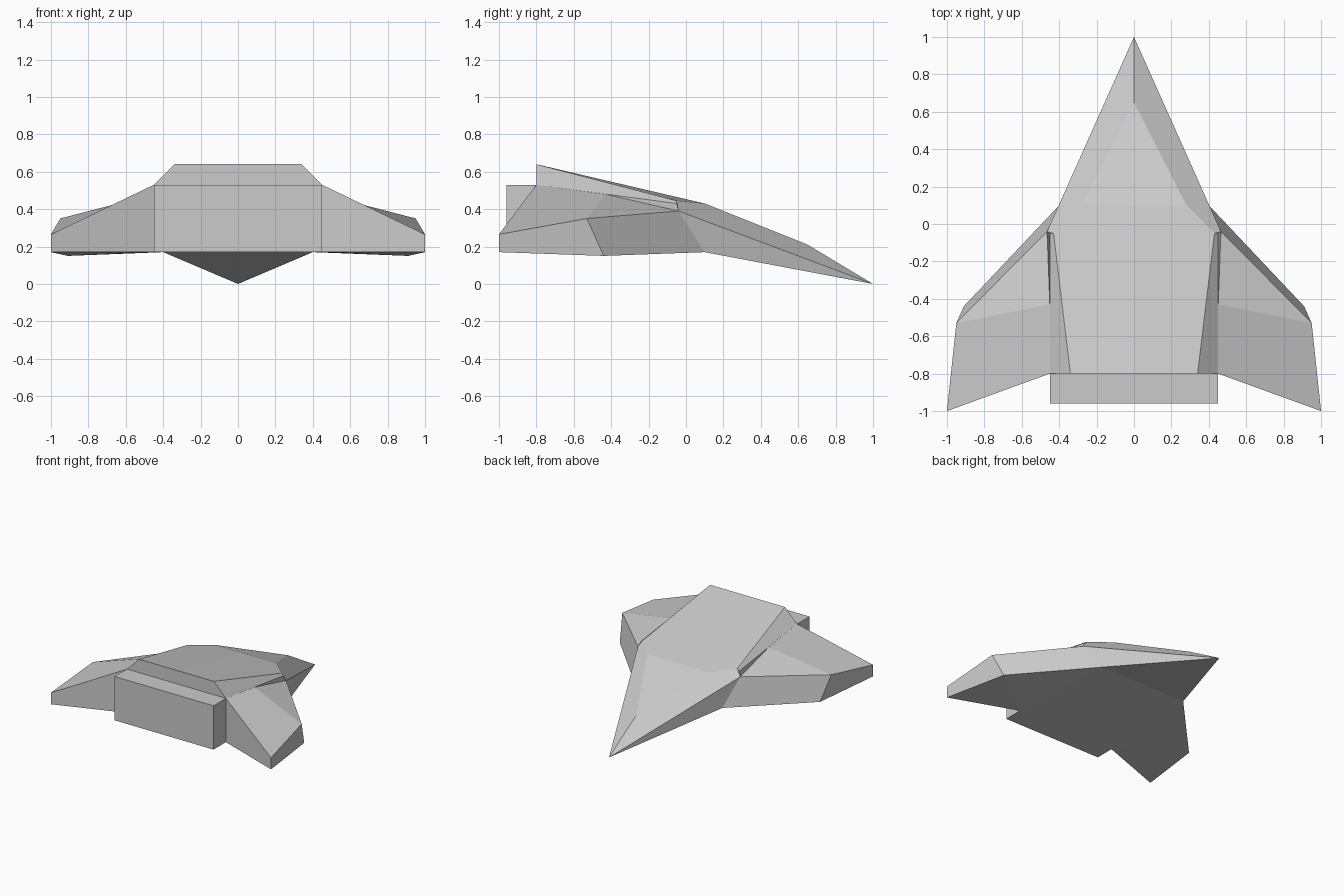
import bpy
import bmesh
from mathutils import Vector

if "Cube" in bpy.data.objects:
    bpy.data.objects.remove(bpy.data.objects["Cube"], do_unlink=True)

# Single plain hull colour
grey = bpy.data.materials.new("light_grey")
colour = (0.6, 0.6, 0.6, 1.0)
grey.diffuse_color = colour
grey.use_nodes = True
grey.node_tree.nodes["Principled BSDF"].inputs["Base Color"].default_value = colour

# Key points on the left half of the craft
P = {
    "nose": (0, 1, 0),
    "ridge": (0, 0.65, 0.21),
    "deck_front": (0, 0.1, 0.43),
    "shoulder": (0.28, 0.1, 0.43),
    "deck_side": (0.43, -0.05, 0.445),
    "deck_rear": (0.34, -0.8, 0.64),
    "deck_end": (0, -0.8, 0.64),
    "chine": (0.45, -0.05, 0.43),
    "chine_mid": (0.45, -0.43, 0.48),
    "chine_rear": (0.45, -0.8, 0.53),
    "root_top": (0.465, -0.04, 0.39),
    "root_low": (0.4, 0.1, 0.17),
    "root_rear": (0.45, -0.8, 0.17),
    "keel_front": (0, 0.1, 0.17),
    "keel_rear": (0, -0.8, 0.17),
    "tip_top": (0.95, -0.53, 0.35),
    "tip_low": (0.91, -0.44, 0.15),
    "tail_top": (1, -1, 0.265),
    "tail_low": (1, -1, 0.17),
}


def build(name, faces):
    """Make a flat-shaded shell from named points, mirrored across x = 0."""
    bm = bmesh.new()
    for side in (1, -1):
        verts = {}
        for face in faces:
            for key in face.split():
                if key not in verts:
                    x, y, z = P[key]
                    verts[key] = bm.verts.new(Vector((x * side, y, z)))
            bm.faces.new([verts[key] for key in face.split()])
    bmesh.ops.remove_doubles(bm, verts=bm.verts[:], dist=0.0001)
    bmesh.ops.recalc_face_normals(bm, faces=bm.faces[:])
    mesh = bpy.data.meshes.new(name)
    bm.to_mesh(mesh)
    bm.free()
    mesh.materials.append(grey)
    obj = bpy.data.objects.new(name, mesh)
    bpy.context.collection.objects.link(obj)
    return obj


# Fuselage: pointed nose, sloping deck, bevelled shoulders and flat belly
build("fuselage", [
    "nose ridge shoulder deck_side root_top",
    "deck_side chine root_top",
    "nose root_top root_low",
    "ridge deck_front shoulder",
    "deck_front deck_end deck_rear deck_side shoulder",
    "deck_side deck_rear chine_rear chine",
    "chine chine_rear root_rear root_low root_top",
    "deck_end keel_rear root_rear chine_rear deck_rear",
    "nose root_low keel_front",
    "keel_front root_low root_rear keel_rear",
])

# Swept wings
build("wings", [
    "root_top chine chine_mid tip_top",
    "chine_mid chine_rear tail_top tip_top",
    "root_low root_top tip_top tip_low",
    "tip_low tip_top tail_top tail_low",
    "chine_rear root_rear tail_low tail_top",
    "root_low tip_low root_rear",
    "tip_low tail_low root_rear",
    "root_low root_rear chine_rear chine_mid chine root_top",
])

# Engine block behind the fuselage
bpy.ops.mesh.primitive_cube_add(size=1, location=(0, -0.88, 0.35))
engine = bpy.context.object
engine.name = "engine_block"
engine.scale = (0.9, 0.16, 0.36)
engine.data.materials.append(grey)
